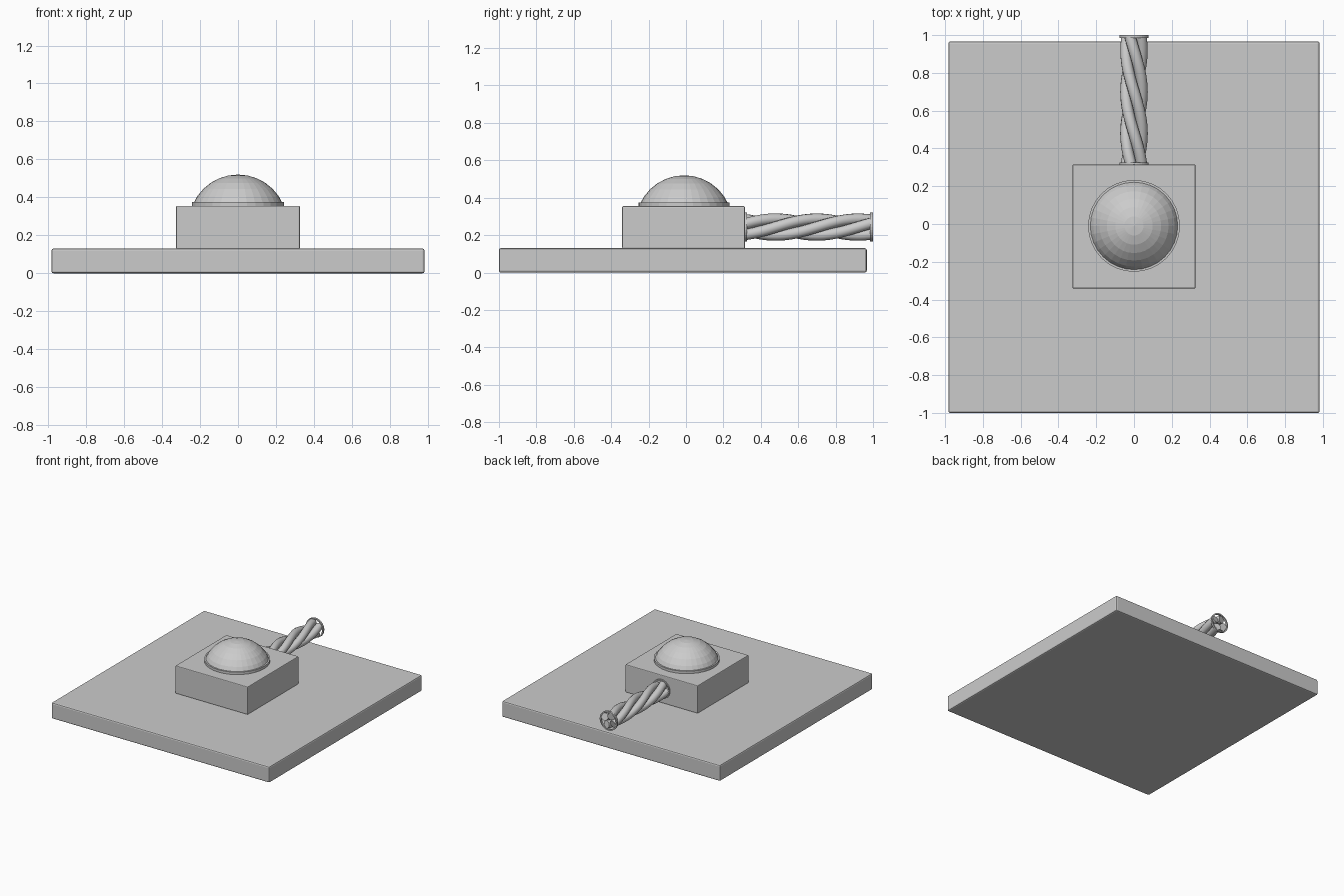
import bpy, bmesh, math
from mathutils import Vector

if "Cube" in bpy.data.objects:
    bpy.data.objects.remove(bpy.data.objects["Cube"])

CY = -0.017      # centre of the plate, block and dome in y
CABLE_Z = 0.243  # cable axis height


def add_box(name, size, center, bevel):
    bpy.ops.mesh.primitive_cube_add(size=1, location=center)
    ob = bpy.context.object
    ob.name = name
    ob.scale = size
    bpy.ops.object.transform_apply(location=False, rotation=False, scale=True)
    mod = ob.modifiers.new("soft_edges", 'BEVEL')
    mod.width = bevel
    mod.segments = 2
    return ob


def new_object(name, bm):
    bmesh.ops.recalc_face_normals(bm, faces=bm.faces)
    me = bpy.data.meshes.new(name)
    bm.to_mesh(me)
    bm.free()
    ob = bpy.data.objects.new(name, me)
    bpy.context.collection.objects.link(ob)
    return ob


# Wall plate and raised block
add_box("base_plate", (1.965, 1.967, 0.13), (0, CY, 0.065), 0.01)
add_box("block", (0.652, 0.656, 0.227), (0, -0.013, 0.2415), 0.006)

# Rim disc below the dome
bpy.ops.mesh.primitive_cylinder_add(vertices=32, radius=0.243, depth=0.022,
                                    location=(0, -0.01, 0.364))
bpy.context.object.name = "dome_rim"

# Faceted dome: upper cap of a sphere
bm = bmesh.new()
bmesh.ops.create_uvsphere(bm, u_segments=32, v_segments=16, radius=0.259)
bmesh.ops.bisect_plane(bm, geom=bm.verts[:] + bm.edges[:] + bm.faces[:],
                       plane_co=(0, 0, 0.098), plane_no=(0, 0, 1), clear_inner=True)
dome = new_object("dome", bm)
dome.location = (0, -0.01, 0.261)

# Twisted cable strands, each a curve with a round section
Y0, Y1, PITCH, STEPS = 0.305, 0.992, 0.88, 40
for s in range(4):
    cu = bpy.data.curves.new(f"cable_strand_{s + 1}", 'CURVE')
    cu.dimensions = '3D'
    cu.bevel_depth = 0.03
    cu.bevel_resolution = 4
    cu.use_fill_caps = True
    sp = cu.splines.new('POLY')
    sp.points.add(STEPS)
    for i, p in enumerate(sp.points):
        y = Y0 + (Y1 - Y0) * i / STEPS
        a = math.pi / 2 * (1 + s) + 2 * math.pi * (y - 0.7) / PITCH
        p.co = (0.043 * math.cos(a), y, CABLE_Z + 0.043 * math.sin(a), 1)
    sp.use_smooth = True
    ob = bpy.data.objects.new(cu.name, cu)
    bpy.context.collection.objects.link(ob)


# Open collars at both cable ends
def collar(name, y0, y1, r_in=0.068, r_out=0.078, n=32):
    bm = bmesh.new()
    rings = []
    for i in range(n):
        a = 2 * math.pi * i / n
        rings.append([bm.verts.new((r * math.cos(a), y, CABLE_Z + r * math.sin(a)))
                      for r, y in ((r_in, y0), (r_out, y0), (r_out, y1), (r_in, y1))])
    for i in range(n):
        a, b = rings[i], rings[(i + 1) % n]
        for k in range(4):
            m = (k + 1) % 4
            bm.faces.new((a[k], a[m], b[m], b[k]))
    new_object(name, bm)


collar("cable_collar_inner", 0.31, 0.325)
collar("cable_collar_outer", 0.985, 1.0)
